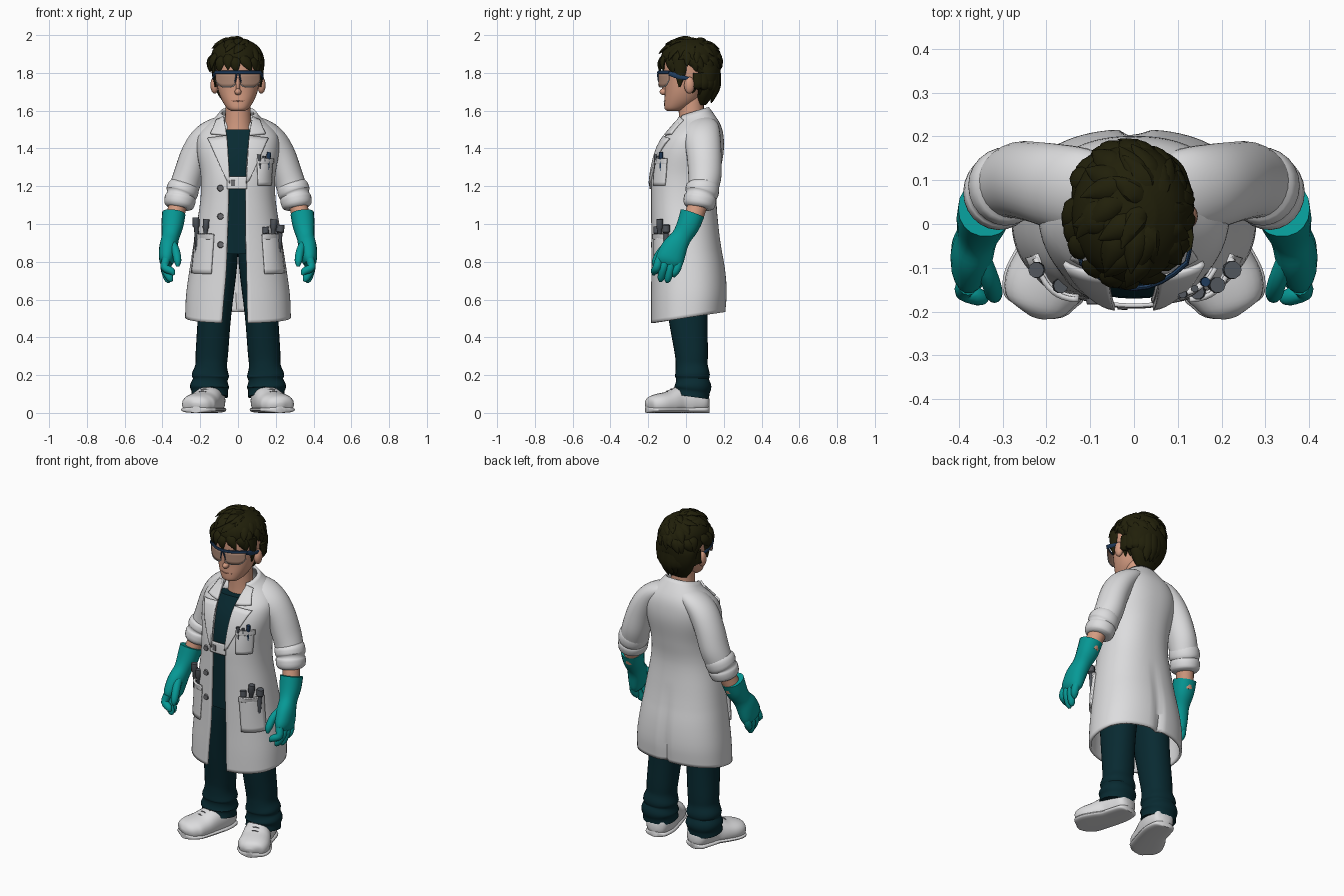
import bpy, bmesh, math, random
from mathutils import Vector, Matrix

if "Cube" in bpy.data.objects:
    bpy.data.objects.remove(bpy.data.objects["Cube"])

random.seed(4)
P = 2.3  # roundness of body cross-sections


def mat(name, r, g, b):
    m = bpy.data.materials.new(name)
    m.diffuse_color = (r, g, b, 1)
    m.use_nodes = True
    m.node_tree.nodes["Principled BSDF"].inputs["Base Color"].default_value = m.diffuse_color
    return m


WHITE = mat("white cloth", .72, .72, .73)
TEAL = mat("dark teal cloth", .0025, .023, .031)
GLOVE = mat("turquoise rubber", .002, .32, .305)
SKIN = mat("skin", .66, .33, .22)
HAIR = mat("dark brown hair", .015, .014, .003)
BLUE = mat("navy frame", .014, .045, .11)
LENS = mat("tinted lens", .42, .25, .18)
GREY = mat("dark grey metal", .085, .095, .11)
BUTTON = mat("mid grey plastic", .15, .15, .16)
LIP = mat("lip", .5, .22, .15)


def clamp(v):
    return max(0., min(1., v))


def spow(v, e):
    return math.copysign(abs(v) ** e, v)


def spline(rows, k):
    out = []
    last = len(rows) - 1
    for i in range(last):
        p = [rows[max(i - 1, 0)], rows[i], rows[i + 1], rows[min(i + 2, last)]]
        for j in range(k):
            t = j / k
            out.append([.5 * (2 * b + (c - a) * t + (2 * a - 5 * b + 4 * c - d) * t * t
                              + (3 * b - a - 3 * c + d) * t ** 3) for a, b, c, d in zip(*p)])
    return out + [list(rows[-1])]


def finish(name, bm, m, mirror=False, thick=0):
    bmesh.ops.recalc_face_normals(bm, faces=bm.faces[:])
    me = bpy.data.meshes.new(name)
    bm.to_mesh(me)
    bm.free()
    me.materials.append(m)
    ob = bpy.data.objects.new(name, me)
    bpy.context.collection.objects.link(ob)
    if thick:
        s = ob.modifiers.new("thickness", 'SOLIDIFY')
        s.thickness, s.offset = thick, 0
    if mirror:
        ob.modifiers.new("mirror", 'MIRROR').use_mirror_merge = False


def skin_rings(bm, rings):
    vs = [[bm.verts.new(p) for p in r] for r in rings]
    n = len(vs[0])
    for a, b in zip(vs, vs[1:]):
        for i in range(n):
            bm.faces.new((a[i], a[(i + 1) % n], b[(i + 1) % n], b[i]))
    bm.faces.new(vs[0])
    bm.faces.new(vs[-1][::-1])


def tube(bm, rows, n=18, k=4, ref=(1, 0, 0), p=2, zclip=None):
    """Sweep an ellipse along rows of (x, y, z, r_side, r_other)."""
    rows = spline(rows, k)
    pts = [Vector(r[:3]) for r in rows]
    rings = []
    for i, r in enumerate(rows):
        t = (pts[min(i + 1, len(pts) - 1)] - pts[max(i - 1, 0)]).normalized()
        u = (Vector(ref) - t * t.dot(Vector(ref))).normalized()
        v = t.cross(u)
        ring = []
        for j in range(n):
            a = math.tau * j / n
            q = pts[i] + u * r[3] * spow(math.cos(a), 2 / p) + v * r[4] * spow(math.sin(a), 2 / p)
            if zclip:
                q.z = max(zclip, q.z)
            ring.append(q)
        rings.append(ring)
    skin_rings(bm, rings)


def tube_ob(name, m, paths, mirror=False, **kw):
    bm = bmesh.new()
    for rows in paths:
        tube(bm, rows, **kw)
    finish(name, bm, m, mirror)


def stack(name, m, rows, n=32, p=2.0, x0=0):
    """Horizontal rings from rows of (z, y_front, y_back, half_width)."""
    bm = bmesh.new()
    skin_rings(bm, [[(x0 + w * spow(math.sin(a), 2 / p),
                      (f + b) / 2 - (b - f) / 2 * spow(math.cos(a), 2 / p), z)
                     for a in (math.tau * j / n for j in range(n))] for z, f, b, w in rows])
    finish(name, bm, m)


def grid(name, m, fn, nu, nv, mirror=False, thick=0):
    bm = bmesh.new()
    g = [[bm.verts.new(fn(i / nu, j / nv)) for i in range(nu + 1)] for j in range(nv + 1)]
    for a, b in zip(g, g[1:]):
        for i in range(nu):
            bm.faces.new((a[i], a[i + 1], b[i + 1], b[i]))
    finish(name, bm, m, mirror, thick)


def ball(name, m, c, r, mirror=False):
    bm = bmesh.new()
    bmesh.ops.create_uvsphere(bm, u_segments=16, v_segments=10, radius=1,
                              matrix=Matrix.Translation(c) @ Matrix.Diagonal((*r, 1)))
    finish(name, bm, m, mirror)


# Coat profile: z, half width, front y, back y, opening left x, opening right x
COAT = spline([(.475, .273, -.18, .203, -.085, .05), (.6, .268, -.18, .21, -.075, .048),
               (.75, .25, -.178, .2, -.062, .045), (.95, .22, -.178, .17, -.055, .04),
               (1.12, .193, -.18, .155, -.05, .04), (1.25, .19, -.178, .17, -.052, .042),
               (1.38, .21, -.15, .192, -.056, .05), (1.46, .208, -.112, .192, -.065, .06),
               (1.52, .175, -.08, .178, -.07, .065), (1.575, .12, -.055, .145, -.072, .07),
               (1.615, .088, -.04, .115, -.068, .068)], 5)


def coat_row(z):
    for a, b in zip(COAT, COAT[1:]):
        if z <= b[0]:
            break
    t = clamp((z - a[0]) / (b[0] - a[0]))
    return [q + (r - q) * t for q, r in zip(a[1:], b[1:])]


def coat_pt(t, z, off=0):
    w, f, b = coat_row(z)[:3]
    x = (w + off) * spow(math.sin(t), 2 / P)
    y = (f + b) / 2 - ((b - f) / 2 + off) * spow(math.cos(t), 2 / P)
    back = (y - f) / (b - f)
    if math.cos(t) < 0:  # back pleat
        y -= .022 * math.exp(-(x / .02) ** 2) * clamp((1.0 - z) / .4)
    dz = .06 * back * clamp((.85 - z) / .35) - .05 * (1 - back) * clamp((z - 1.45) / .15)
    return Vector((x, y, z + dz))


def x_to_t(x, z):
    return math.copysign(math.asin(min(.985, abs(x) / coat_row(z)[0]) ** (P / 2)), x)


def coat_fn(u, v):
    z = COAT[0][0] + (COAT[-1][0] - COAT[0][0]) * v
    xl, xr = coat_row(z)[3:]
    a, b = x_to_t(xr, z), math.tau + x_to_t(xl, z)
    return coat_pt(a + (b - a) * u, z)


grid("lab_coat", WHITE, coat_fn, 80, 60, thick=.014)


def patch(name, m, quad, off=.012, mirror=False, thick=.009, bulge=0):
    """Cloth plate laid on the coat; quad corners in (x, z)."""
    a, b, c, d = (Vector(q) for q in quad)

    def fn(u, v):
        q = a.lerp(b, u).lerp(d.lerp(c, u), v)
        puff = bulge * math.sin(math.pi * u) * (.4 + .6 * v)
        return coat_pt(x_to_t(q.x, q.y), q.y, off + puff)
    grid(name, m, fn, 10, 8, mirror, thick)


# Lapels, collar, pockets and closing tab
patch("lapel", WHITE, [(.04, 1.215), (.055, 1.23), (.15, 1.455), (.055, 1.475)], .014, True, .012)
patch("collar", WHITE, [(.056, 1.48), (.135, 1.49), (.1, 1.585), (.066, 1.615)], .014, True, .014)
patch("hip_pocket", WHITE, [(.135, .735), (.235, .735), (.212, .945), (.12, .945)], .01, True, .012, .014)
patch("hip_pocket_band", WHITE, [(.119, .92), (.212, .92), (.209, .948), (.118, .948)], .016, True, .012, .014)
patch("breast_pocket", WHITE, [(.1, 1.205), (.165, 1.205), (.172, 1.345), (.095, 1.345)], .01, False, .01, .008)
patch("breast_pocket_band", WHITE, [(.094, 1.32), (.173, 1.32), (.174, 1.348), (.093, 1.348)], .015, False, .01, .008)
patch("closing_tab", WHITE, [(-.055, 1.185), (.045, 1.185), (.045, 1.25), (-.055, 1.25)], .008)
patch("tab_clip", BUTTON, [(-.035, 1.2), (-.014, 1.2), (-.014, 1.232), (-.035, 1.232)], .013, False, .006)

# Buttons
bm = bmesh.new()
for z in (.89, 1.04, 1.19):
    c = coat_pt(x_to_t(-.088, z), z, .01)
    bmesh.ops.create_cone(bm, cap_ends=True, segments=16, radius1=.018, radius2=.015, depth=.012,
                          matrix=Matrix.Translation(c) @ Matrix.Rotation(math.pi / 2, 4, 'X'))
finish("buttons", bm, BUTTON)


# Instruments standing in the pockets
def rods(name, m, specs):
    paths = []
    for x, z0, z1, r, lean in specs:
        c = coat_pt(x_to_t(x, z0), z0, .01)
        paths.append([(c.x + lean * s, c.y, z0 + (z1 - z0) * s, r * q, r * q)
                      for s, q in ((0, .8), (.7, .8), (.75, 1.25), (1, 1.2))])
    tube_ob(name, m, paths, n=10, k=1)


rods("hip_instruments", GREY, [(-.205, .85, 1.035, .015, -.01), (-.17, .85, 1.025, .014, .01),
                               (.148, .85, .985, .014, -.01), (.172, .85, 1.025, .015, .012),
                               (.205, .85, .995, .017, .012)])
rods("pocket_pens", BLUE, [(.148, 1.25, 1.38, .009, .008)])
rods("pocket_tools", GREY, [(.115, 1.25, 1.368, .008, -.01), (.132, 1.25, 1.36, .007, 0)])

# Shirt inside the coat
shirt = [(z, f + .01, b - .03, w - .022) for z in (.84 + .66 * i / 16 for i in range(17))
         for w, f, b in [coat_row(z)[:3]]]
stack("shirt", TEAL, shirt, 40, P)

# Trousers and shoes
tube_ob("trouser_leg", TEAL, [[(.088, -.01, .95, .088, .13), (.1, -.005, .8, .097, .13),
                               (.124, .01, .52, .088, .105), (.138, .028, .32, .086, .088),
                               (.142, .03, .25, .084, .085), (.146, .034, .2, .099, .092),
                               (.147, .034, .175, .092, .087), (.15, .036, .14, .104, .098),
                               (.15, .034, .115, .096, .092), (.15, .03, .085, .098, .092)]],
        True, n=28, p=2.2)
SHOE = [(.132, .122, .06, .02, .02), (.134, .105, .06, .058, .055), (.14, .04, .065, .074, .08),
        (.157, -.03, .062, .077, .08), (.184, -.09, .05, .087, .065), (.209, -.15, .045, .09, .056),
        (.218, -.19, .04, .066, .045), (.224, -.21, .035, .02, .018)]
tube_ob("shoe", WHITE, [SHOE], True, n=24, p=2.3, zclip=.015)
tube_ob("shoe_sole", WHITE, [[(x, y, .0165, a + .005, .0165) for x, y, z, a, b in SHOE]], True, n=24, p=2.6)
tube_ob("laces", BUTTON, [[(x - .045, y - .014, z - .02, .004, .004), (x, y, z, .004, .004),
                           (x + .045, y + .01, z - .02, .004, .004)]
                          for x, y, z in ((.165, -.055, .138), (.176, -.078, .126), (.187, -.1, .115))],
        True, n=6, k=3, ref=(0, 0, 1))

# Arms: sleeve blended into the shoulder, rolled cuff, forearm
tube_ob("sleeve", WHITE, [[(.05, .07, 1.525, .045, .085), (.12, .076, 1.498, .062, .1),
                           (.18, .086, 1.445, .075, .098), (.226, .096, 1.365, .078, .092),
                           (.262, .1, 1.26, .079, .088), (.285, .092, 1.19, .078, .08),
                           (.3, .08, 1.14, .074, .076)]], True, n=28)
tube_ob("rolled_cuff", WHITE, [[(.283, .092, 1.22, .07, .072), (.288, .09, 1.2, .083, .087),
                                (.297, .083, 1.165, .085, .089), (.302, .079, 1.15, .077, .081),
                                (.305, .076, 1.135, .083, .087), (.313, .067, 1.1, .079, .083),
                                (.316, .064, 1.085, .062, .066)]], True, n=24, k=3)
tube_ob("forearm", SKIN, [[(.31, .07, 1.13, .05, .054), (.345, .03, 1.0, .046, .05)]], True)

# Gloves
tube_ob("glove", GLOVE, [[(.34, .034, 1.055, .062, .066), (.348, .01, .99, .058, .061),
                          (.358, -.025, .93, .047, .054), (.369, -.06, .875, .048, .068),
                          (.377, -.085, .815, .042, .075), (.378, -.095, .785, .028, .066)]], True, p=2.2)
fingers = []
for i, tip in enumerate((.73, .695, .69, .72)):
    y = -.142 + .036 * i
    fingers.append([(.38, y, .815, .022, .021), (.388, y - .012, .77, .022, .022),
                    (.382 - .01 * (3 - i), y - .026, tip + .02, .02, .019),
                    (.376 - .012 * (3 - i), y - .03, tip, .007, .007)])
fingers.append([(.352, -.07, .9, .022, .025), (.33, -.125, .86, .022, .023),
                (.32, -.16, .805, .02, .02), (.319, -.168, .775, .008, .008)])
tube_ob("glove_fingers", GLOVE, fingers, True, n=12, k=3)

# Neck and head
tube_ob("neck", SKIN, [[(0, .03, 1.45, .085, .075), (0, .03, 1.54, .07, .068), (0, .025, 1.7, .064, .066)]], n=24)
stack("head", SKIN, spline([(1.597, -.095, -.045, .03), (1.61, -.113, 0, .055), (1.65, -.115, .06, .083),
                            (1.7, -.112, .09, .103), (1.76, -.114, .12, .115), (1.82, -.12, .14, .12),
                            (1.88, -.11, .15, .117), (1.94, -.06, .1, .08)], 4), p=2.2)
ball("nose", SKIN, (0, -.116, 1.7), (.018, .024, .018))
ball("nose_bridge", SKIN, (0, -.108, 1.735), (.011, .02, .045))
ball("ear", SKIN, (.124, .018, 1.735), (.022, .028, .045), True)
tube_ob("mouth", LIP, [[(-.035, -.109, 1.653, .002, .002), (0, -.116, 1.65, .003, .003),
                        (.035, -.109, 1.653, .002, .002)]], n=8, ref=(0, 0, 1))


# Safety glasses
def visor(x):
    return -.147 + 4.0 * x * x


def lens_pt(u, v):
    x = .012 + .106 * u
    return Vector((x, visor(x) + .002, 1.8 - (.075 - .025 * (2 * u - .9) ** 4) * (1 - v)))


grid("lens", LENS, lens_pt, 10, 4, True, .004)
tube_ob("lens_rim", WHITE, [[(*lens_pt(i / 8, 0), .003, .003) for i in range(9)]], True, n=6, k=1, ref=(0, 0, 1))
tube_ob("glasses_brow_bar", BLUE, [[(x, visor(x), 1.803, .009, .006)
                                    for x in (-.122 + .244 * i / 8 for i in range(9))]], n=8, k=1, ref=(0, 0, 1))
tube_ob("glasses_temple", BLUE, [[(.12, -.09, 1.798, .011, .005), (.127, -.06, 1.788, .014, .005),
                                  (.13, -.02, 1.776, .012, .005), (.13, .02, 1.768, .008, .005)]],
        True, n=8, ref=(0, 0, 1))
tube_ob("glasses_nose_bridge", BLUE, [[(.006, visor(0) - .002, 1.795, .005, .005),
                                       (.012, visor(0), 1.768, .004, .004),
                                       (.018, visor(0) + .004, 1.748, .003, .003)]], True, n=8)

# Hair: cap plus layered pointed locks swept away from an off-centre crown
stack("hair_cap", HAIR, spline([
    (1.63, .06, .105, .055), (1.68, .045, .145, .095), (1.74, .04, .172, .12), (1.8, .02, .182, .131),
    (1.835, -.06, .185, .135), (1.86, -.128, .185, .136), (1.91, -.125, .175, .13),
    (1.95, -.09, .14, .103), (1.978, -.04, .085, .055)], 4), x0=-.008)
CENTRE = Vector((-.014, .022, 1.852))
TILT = Matrix.Rotation(.4, 3, 'Y') @ Matrix.Rotation(-.15, 3, 'X')


def dome(e, a, s, tilted):
    d = Vector((math.cos(e) * math.sin(a), -math.cos(e) * math.cos(a), math.sin(e)))
    d = TILT @ d if tilted else d
    return CENTRE + Vector((d.x * .137, d.y * .158, d.z * .13)) * s


bm = bmesh.new()
for elev, count, width in ((22, 18, .03), (48, 15, .03), (68, 11, .028), (84, 6, .026)):
    for i in range(count):
        a = math.tau * (i + random.uniform(-.3, .3)) / count
        e = math.radians(elev + random.uniform(-7, 7))
        swirl = random.uniform(-.1, .4)
        lift = random.uniform(.0, .09)
        path = []
        for s, r, q in ((0, .92, .6), (.35, .99, 1), (.7, 1.03 + lift * .4, .65), (1, 1.06 + lift, .04)):
            path.append((*dome(e - s * .68, a + swirl * s, r, elev > 40), width * q, .015 * q))
        tube(bm, path, n=8, k=3, ref=(math.cos(a), math.sin(a), 0))
# nape and side locks
for i in range(11):
    a = math.pi + (i - 5) * .27
    x, y = .124 * math.sin(a), -.132 * math.cos(a) + .038
    low = 1.63 + .012 * abs(i - 5) + random.uniform(0, .02)
    tube(bm, [(x, y, 1.8, .03, .014), (x, y, 1.73, .032, .014), (x * .85, y - .02, low + .035, .022, .012),
              (x * .76, y - .032, low, .003, .003)], n=8, k=3, ref=(math.cos(a), math.sin(a), 0))
for s in (-1, 1):
    tube(bm, [(s * .122, -.03, 1.87, .035, .014), (s * .124, -.03, 1.8, .03, .012),
              (s * .119, -.035, 1.725, .004, .004)], n=8, k=2, ref=(0, 1, 0))
finish("hair_locks", bm, HAIR)

# Smooth shading with crisp edges
for ob in bpy.context.scene.objects:
    ob.select_set(True)
    bpy.context.view_layer.objects.active = ob
bpy.ops.object.shade_smooth_by_angle(angle=math.radians(40))
